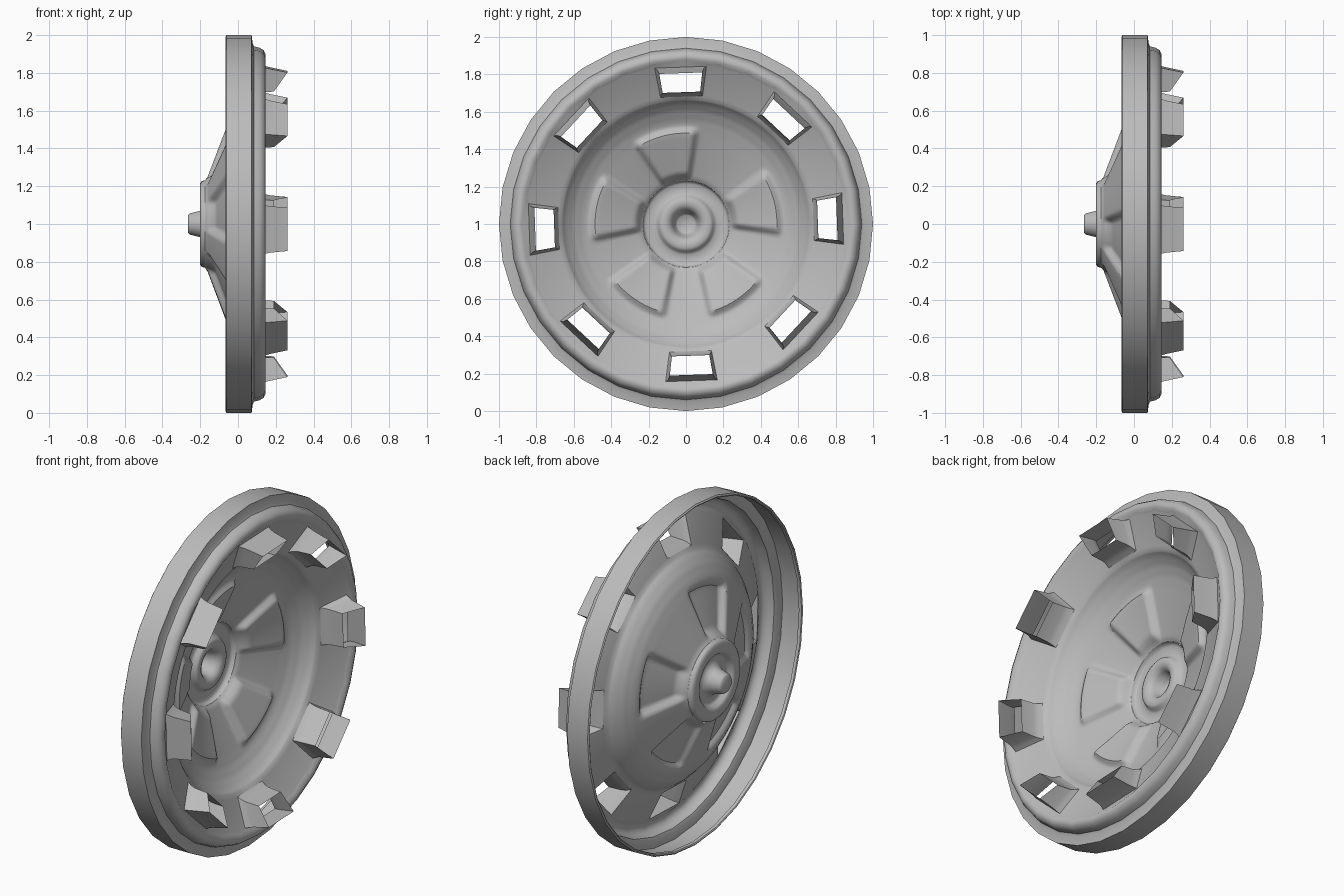
import bpy, bmesh
from math import sin, cos, radians, ceil

old = bpy.data.objects.get("Cube")
if old:
    bpy.data.objects.remove(old)

steel = bpy.data.materials.new("grey steel")
steel.use_nodes = True
steel.diffuse_color = (0.5, 0.5, 0.5, 1)
steel.node_tree.nodes["Principled BSDF"].inputs["Base Color"].default_value = (0.5, 0.5, 0.5, 1)

SEGS = 192                # fine divisions of the pressed disc
TILT = 2                  # turn of the tab pattern, degrees
HALF = 9.375              # half angle of a tab opening
POCKETS = (14, 103, 170, 237, 304)


def polar(x, r, deg):
    """Point around the x axle, which stands at height 1."""
    a = radians(deg)
    return (x, r * cos(a), 1 + r * sin(a))


def finish(bm, name, angle):
    me = bpy.data.meshes.new(name)
    bm.to_mesh(me)
    bm.free()
    me.materials.append(steel)
    ob = bpy.data.objects.new(name, me)
    bpy.context.collection.objects.link(ob)
    bpy.ops.object.select_all(action="DESELECT")
    ob.select_set(True)
    bpy.context.view_layer.objects.active = ob
    bpy.ops.object.shade_smooth_by_angle(angle=radians(angle))
    return ob


def revolve(name, profile, segs, start=0, shape=None, skip=None, angle=40):
    """Spin (x, r) points; shape moves a point, skip leaves a face out."""
    bm = bmesh.new()
    rings = []
    for x, r in profile:
        ring = []
        for i in range(segs):
            deg = start + 360 * i / segs
            px, pr = shape(x, r, deg) if shape else (x, r)
            ring.append(bm.verts.new(polar(px, pr, deg)))
        rings.append(ring)
    for k in range(len(rings) - 1):
        for i in range(segs):
            j = (i + 1) % segs
            mid = (profile[k][1] + profile[k + 1][1]) / 2
            if skip and skip(mid, start + 360 * (i + 0.5) / segs):
                continue
            bm.faces.new((rings[k][i], rings[k][j], rings[k + 1][j], rings[k + 1][i]))
    bmesh.ops.remove_doubles(bm, verts=bm.verts, dist=0.0001)
    return finish(bm, name, angle)


def refine(points, step):
    """Add evenly spaced points along a profile."""
    out = [points[0]]
    for (x0, r0), (x1, r1) in zip(points, points[1:]):
        n = max(1, ceil(abs(r1 - r0) / step))
        out += [(x0 + (x1 - x0) * t / n, r0 + (r1 - r0) * t / n) for t in range(1, n + 1)]
    return out


def ramp(v, width):
    t = min(1, max(0, v / width))
    return t * t * (3 - 2 * t)


def from_tab(deg):
    """Angle from the nearest tab centre."""
    return (deg - TILT + 22.5) % 45 - 22.5


# Rim: outer band with folded lip, flat flange and rounded bead
rim = [(-0.045, 0.983), (-0.062, 0.985), (-0.066, 0.992), (-0.06, 1), (0.072, 1),
       (0.078, 0.955), (0.085, 0.94), (0.115, 0.933), (0.135, 0.92), (0.145, 0.9),
       (0.143, 0.882), (0.127, 0.86)]
revolve("rim", rim, 32, angle=45)


# Sloping web with eight openings, straight along their long edges
def straighten(x, r, deg):
    d = from_tab(deg)
    if 0.68 < r < 0.86 and abs(d) < HALF:
        r *= cos(radians(HALF)) / cos(radians(d))
    return x, r


def opening(r, deg):
    return 0.69 < r < 0.85 and abs(from_tab(deg)) < HALF


web = [(0.137, 0.872), (0.122, 0.85), (0.06, 0.69), (0.05, 0.668), (0.042, 0.66)]
revolve("web", web, SEGS, TILT, straighten, opening)


# Domed centre with five pressed pockets
def pocket(x, r, deg):
    depth = 0
    for c in POCKETS:
        d = abs((deg - c + 180) % 360 - 180)
        side = ramp(radians(21.5 - d) * r, 0.04)
        depth = max(depth, side * ramp(0.525 - r, 0.045) * ramp(r - 0.235, 0.04))
    return x + 0.035 * depth, r


dome = [(0.042, 0.66), (0.02, 0.643), (-0.015, 0.605), (-0.045, 0.555),
        (-0.068, 0.5), (-0.162, 0.25), (-0.175, 0.232)]
revolve("dome", refine(dome, 0.014), SEGS, TILT, pocket)

# Hub: flat ring, raised seat and hollow pin
hub = [(-0.175, 0.232), (-0.192, 0.227), (-0.201, 0.215), (-0.201, 0.165),
       (-0.193, 0.152), (-0.175, 0.143), (-0.168, 0.13), (-0.168, 0.105),
       (-0.178, 0.085), (-0.2, 0.07), (-0.255, 0.056), (-0.264, 0.048), (-0.264, 0)]
revolve("hub", hub, 48, TILT, angle=50)

# Tabs: hollow scoops with slanted mouths, as (x, r) outer, (x, r) inner, half angle
loops = [((0.122, 0.85), (0.06, 0.69), HALF),
         ((0.145, 0.842), (0.085, 0.702), 8.8),
         ((0.165, 0.836), (0.11, 0.708), 8.5),
         ((0.262, 0.815), (0.19, 0.712), 8.1)]
for n in range(8):
    centre = TILT + 45 * n
    bm = bmesh.new()
    rings = []
    for outer, inner, half in loops:
        corners = ((outer, -half), (outer, half), (inner, half), (inner, -half))
        rings.append([bm.verts.new(polar(*p, centre + a)) for p, a in corners])
    for low, high in zip(rings, rings[1:]):
        for i in range(4):
            j = (i + 1) % 4
            bm.faces.new((low[i], low[j], high[j], high[i]))
    bmesh.ops.recalc_face_normals(bm, faces=bm.faces)
    finish(bm, f"tab_{n + 1}", 40)
